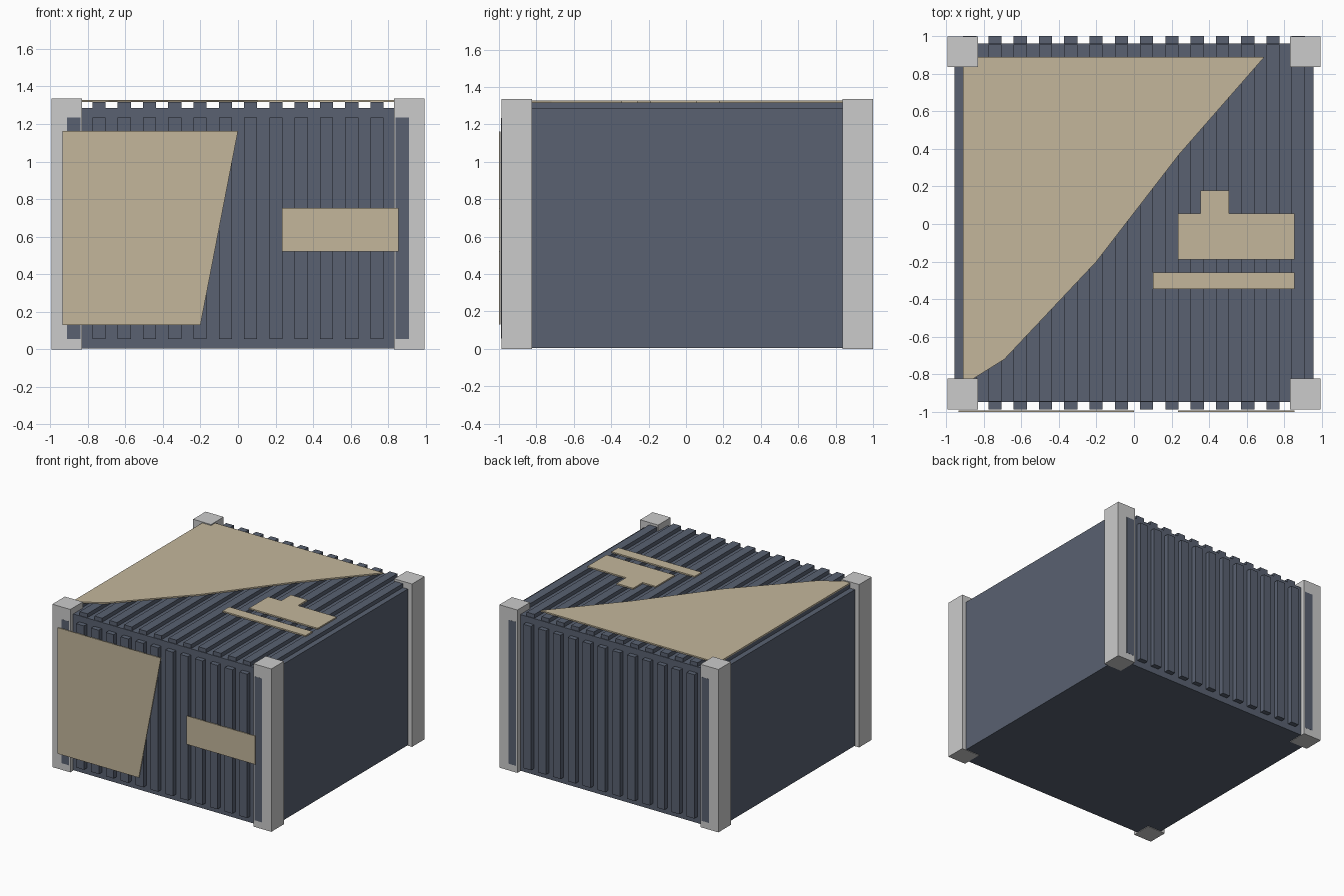
import bpy, bmesh

if "Cube" in bpy.data.objects:
    bpy.data.objects.remove(bpy.data.objects["Cube"])

YC = 0.006                     # the shell sits slightly back of the front plates
RIBS = [-0.875 + i * 1.75 / 13 for i in range(14)]


def material(name, rgb):
    m = bpy.data.materials.new(name)
    m.diffuse_color = (*rgb, 1)
    m.use_nodes = True
    m.node_tree.nodes["Principled BSDF"].inputs["Base Color"].default_value = m.diffuse_color
    return m


navy = material("navy_paint", (0.10, 0.12, 0.165))
tan = material("tan_paint", (0.55, 0.47, 0.33))


def finish(name, bm, mat):
    bmesh.ops.recalc_face_normals(bm, faces=bm.faces)
    mesh = bpy.data.meshes.new(name)
    bm.to_mesh(mesh)
    bm.free()
    ob = bpy.data.objects.new(name, mesh)
    bpy.context.collection.objects.link(ob)
    if mat:
        mesh.materials.append(mat)
    return ob


def boxes(name, extents, mat=None):
    """One object made of axis-aligned boxes (x0, x1, y0, y1, z0, z1)."""
    bm = bmesh.new()
    for x0, x1, y0, y1, z0, z1 in extents:
        vs = bmesh.ops.create_cube(bm, size=1)["verts"]
        bmesh.ops.scale(bm, vec=(x1 - x0, y1 - y0, z1 - z0), verts=vs)
        bmesh.ops.translate(bm, vec=((x0 + x1) / 2, (y0 + y1) / 2, (z0 + z1) / 2), verts=vs)
    return finish(name, bm, mat)


def plate(name, outline, to_3d, thickness):
    """Thin flat plate from a 2D outline."""
    bm = bmesh.new()
    face = bm.faces.new([bm.verts.new(to_3d(*p)) for p in outline])
    ext = bmesh.ops.extrude_face_region(bm, geom=[face])["geom"]
    bmesh.ops.translate(bm, vec=thickness,
                        verts=[v for v in ext if isinstance(v, bmesh.types.BMVert)])
    return finish(name, bm, tan)


def on_roof(name, outline):
    return plate(name, outline, lambda x, y: (x, y, 1.316), (0, 0, 0.011))


def on_front(name, outline):
    return plate(name, outline, lambda x, z: (x, -0.993, z), (0, -0.007, 0))


# Shell
boxes("container_body", [(-0.955, 0.955, YC - 0.955, YC + 0.955, 0.004, 1.284)], navy)

# Corner posts
for sx, xn in ((-1, "left"), (1, "right")):
    for sy, yn in ((-1, "front"), (1, "back")):
        xs = sorted((sx * 0.83, sx * 0.993))
        ys = sorted((YC + sy * 0.83, YC + sy * 0.993))
        boxes(f"{yn}_{xn}_corner_post", [(*xs, *ys, 0, 1.335)])

# Corrugation ribs on the front, back and roof
for sy, yn in ((-1, "front"), (1, "back")):
    ys = sorted((YC + sy * 0.95, YC + sy * 0.994))
    boxes(f"{yn}_ribs", [(x - 0.035, x + 0.035, *ys, 0.055, 1.234) for x in RIBS], navy)
boxes("roof_ribs", [(x - 0.035, x + 0.035, YC - 0.95, YC + 0.95, 1.28, 1.316) for x in RIBS], navy)

# Painted plates on the roof
on_roof("roof_diagonal_plate", [(-0.91, 0.89), (-0.91, -0.85), (-0.85, -0.82), (-0.69, -0.72),
                                (-0.2, -0.2), (0.24, 0.37), (0.695, 0.89)])
on_roof("roof_stepped_plate", [(0.235, -0.19), (0.855, -0.19), (0.855, 0.055), (0.505, 0.055),
                               (0.505, 0.178), (0.355, 0.178), (0.355, 0.055), (0.235, 0.055)])
on_roof("roof_bar_plate", [(0.1, -0.345), (0.855, -0.345), (0.855, -0.257), (0.1, -0.257)])

# Painted plates on the front
on_front("front_slanted_plate", [(-0.935, 0.13), (-0.2, 0.13), (0, 1.163), (-0.935, 1.163)])
on_front("front_small_plate", [(0.235, 0.52), (0.855, 0.52), (0.855, 0.753), (0.235, 0.753)])
